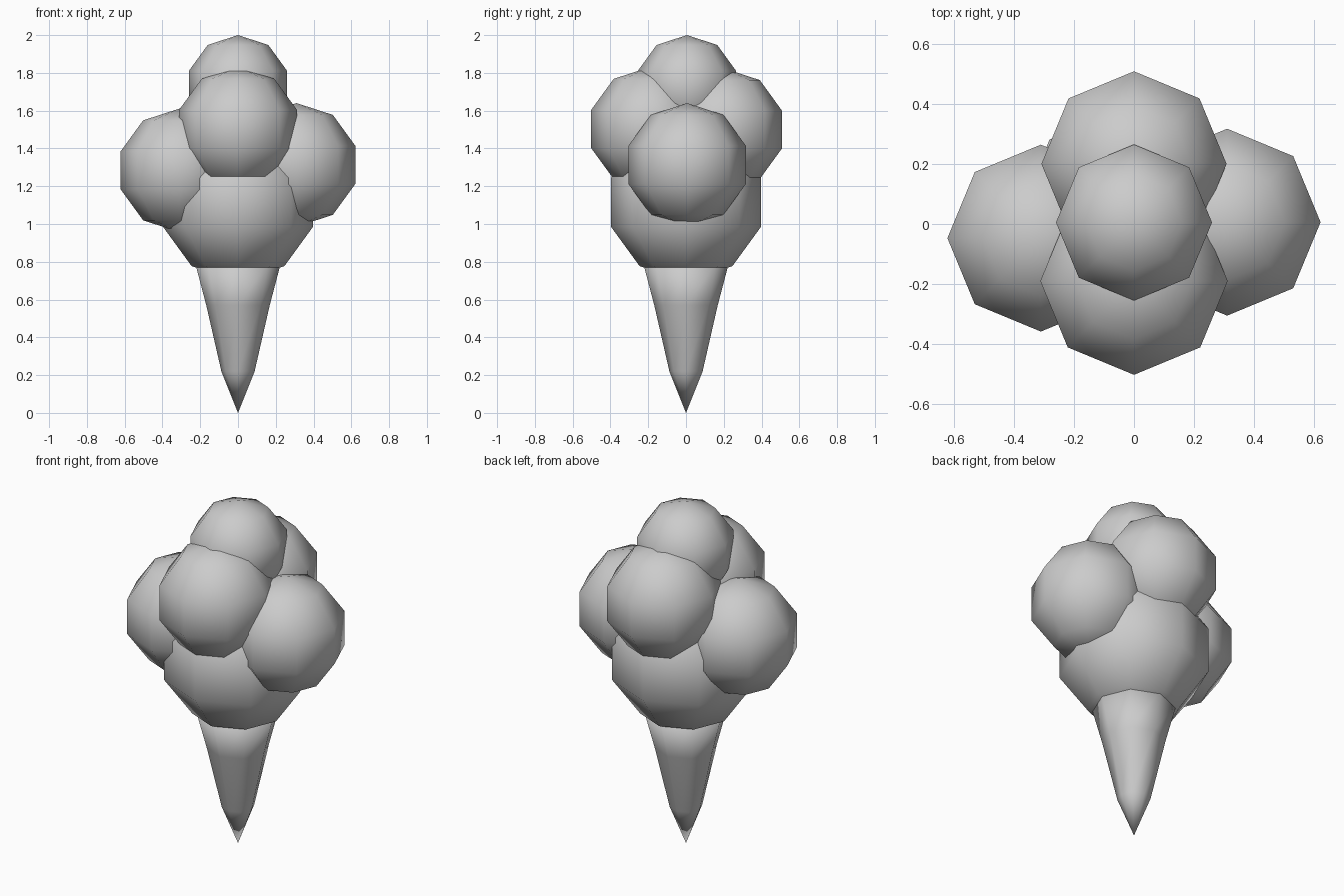
import bpy, bmesh, math

if "Cube" in bpy.data.objects:
    bpy.data.objects.remove(bpy.data.objects["Cube"])


def finish(name, bm):
    bmesh.ops.recalc_face_normals(bm, faces=bm.faces)
    for f in bm.faces:
        f.smooth = True
    me = bpy.data.meshes.new(name)
    bm.to_mesh(me)
    bm.free()
    ob = bpy.data.objects.new(name, me)
    bpy.context.collection.objects.link(ob)
    return ob


def ball(name, radius, center):
    # 8-sided sphere with 5 bands, so the widest band is vertical
    bm = bmesh.new()
    bmesh.ops.create_uvsphere(bm, u_segments=8, v_segments=5, radius=radius)
    ob = finish(name, bm)
    ob.location = center
    return ob


def tapered_trunk(name, profile, sides=8):
    # pointed tip at the bottom, rings above it, capped at the top
    bm = bmesh.new()
    tip = bm.verts.new((0, 0, 0))
    rings = []
    for r, z in profile:
        rings.append([bm.verts.new((r * math.cos(2 * math.pi * i / sides),
                                    r * math.sin(2 * math.pi * i / sides), z))
                      for i in range(sides)])
    for i in range(sides):
        j = (i + 1) % sides
        bm.faces.new((tip, rings[0][j], rings[0][i]))
        for a, b in zip(rings, rings[1:]):
            bm.faces.new((a[i], a[j], b[j], b[i]))
    bm.faces.new(rings[-1])
    return finish(name, bm)


# Trunk
tapered_trunk("trunk", [(0.088, 0.22), (0.168, 0.57), (0.226, 0.79)])

# Foliage balls
ball("foliage_base", 0.418, (0, 0, 1.115))
ball("foliage_right", 0.327, (0.31, 0.006, 1.313))
ball("foliage_left", 0.327, (-0.31, -0.047, 1.284))
ball("foliage_front", 0.328, (0, -0.19, 1.503))
ball("foliage_back", 0.324, (0, 0.2, 1.5))
ball("foliage_top", 0.273, (0, 0.005, 1.727))
